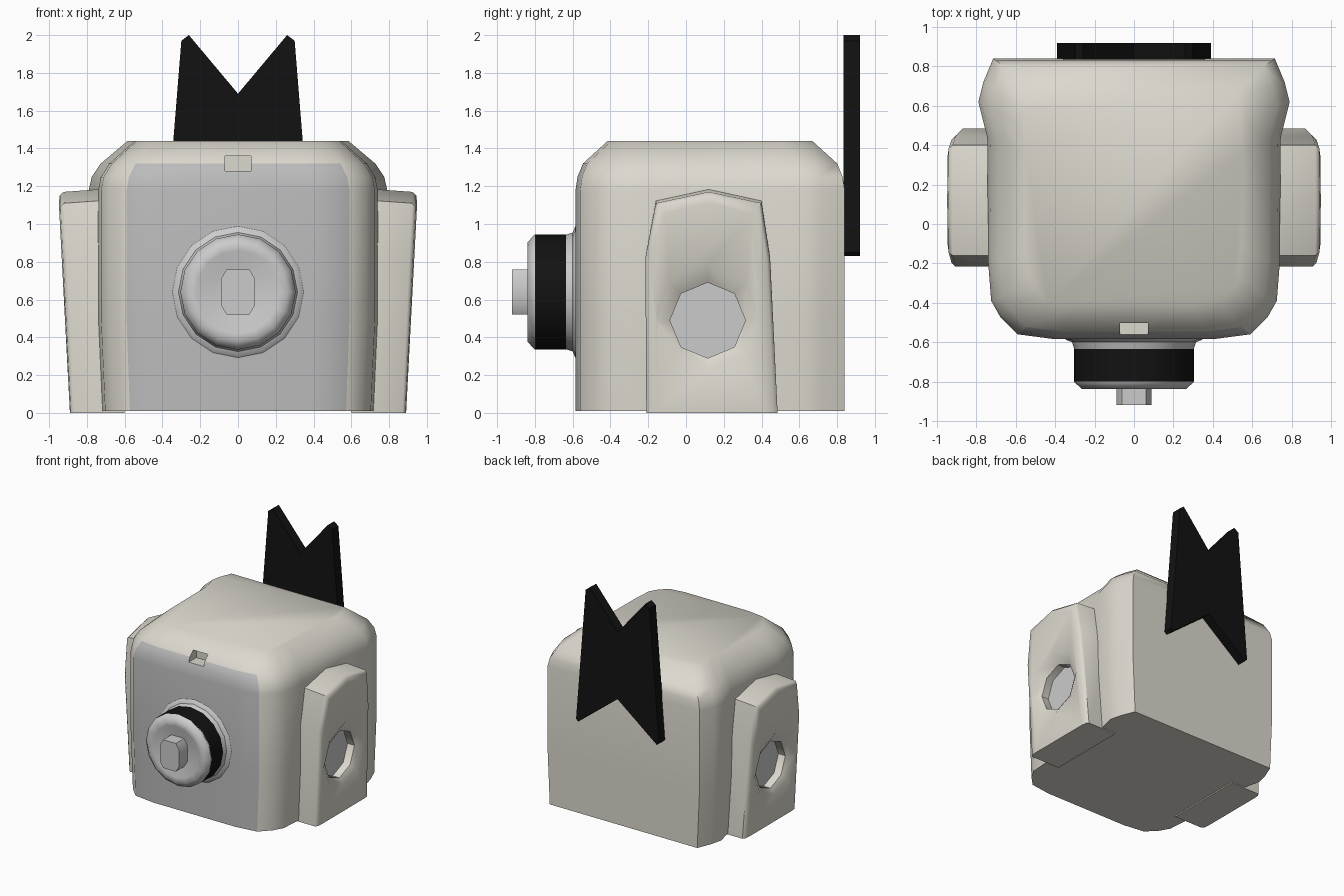
import bpy, bmesh
from math import cos, sin, pi, radians

if "Cube" in bpy.data.objects:
    bpy.data.objects.remove(bpy.data.objects["Cube"])


def material(name, rgb):
    m = bpy.data.materials.new(name)
    m.diffuse_color = (*rgb, 1)
    m.use_nodes = True
    m.node_tree.nodes["Principled BSDF"].inputs["Base Color"].default_value = m.diffuse_color
    return m


BEIGE = material("beige", (0.72, 0.69, 0.62))
GREY = material("grey", (0.5, 0.5, 0.5))
BLACK = material("black", (0.006, 0.006, 0.006))


def loft(name, rings, mat=None, angle=30):
    """Skin a list of equally long closed rings and cap both ends."""
    bm = bmesh.new()
    loops = [[bm.verts.new(p) for p in ring] for ring in rings]
    n = len(loops[0])
    for a, b in zip(loops, loops[1:]):
        for i in range(n):
            j = (i + 1) % n
            bm.faces.new((a[i], a[j], b[j], b[i]))
    bm.faces.new(loops[0])
    bm.faces.new(loops[-1])
    bmesh.ops.recalc_face_normals(bm, faces=bm.faces)
    me = bpy.data.meshes.new(name)
    bm.to_mesh(me)
    bm.free()
    if mat:
        me.materials.append(mat)
    ob = bpy.data.objects.new(name, me)
    bpy.context.collection.objects.link(ob)
    select(ob)
    if angle:
        bpy.ops.object.shade_smooth_by_angle(angle=radians(angle))
    return ob


def select(ob):
    bpy.ops.object.select_all(action='DESELECT')
    ob.select_set(True)
    bpy.context.view_layer.objects.active = ob


def apply(ob, kind, **settings):
    m = ob.modifiers.new(kind, kind)
    for k, v in settings.items():
        setattr(m, k, v)
    select(ob)
    bpy.ops.object.modifier_apply(modifier=m.name)


def cut(ob, cutter):
    apply(ob, 'BOOLEAN', operation='DIFFERENCE', object=cutter, solver='EXACT')
    bpy.data.objects.remove(cutter)


def lathe_y(name, profile, mat=None, z=0.64, n=16, angle=30):
    return loft(name, [[(r * cos(2 * pi * i / n), y, z + r * sin(2 * pi * i / n))
                        for i in range(n)] for r, y in profile], mat, angle)


def lathe_x(name, profile, y, z, n=8):
    return loft(name, [[(x, y + r * cos(2 * pi * i / n), z + r * sin(2 * pi * i / n))
                        for i in range(n)] for r, x in profile], None, 0)


# body: rounded plan outline stacked upwards, shrinking into the top chamfer
half = [(0.4, -0.585), (0.59, -0.56), (0.68, -0.47), (0.725, -0.39), (0.74, -0.2),
        (0.745, 0.44), (0.79, 0.62), (0.765, 0.72), (0.715, 0.84)]
plan = half + [(-x, y) for x, y in reversed(half)]
levels = [(0.01, 0.97, 1), (0.5, 1, 1), (1.18, 1, 1), (1.25, 0.98, 0.985),
          (1.32, 0.92, 0.945), (1.44, 0.74, 0.76)]
body = loft("body", [[(x * sx, 0.125 + (y - 0.125) * sy, z) for x, y in plan]
                     for z, sx, sy in levels], BEIGE, 50)
body.data.materials.append(GREY)
# grey front panel
for f in body.data.polygons:
    if f.center.y < -0.5 and abs(f.center.x) < 0.55 and f.center.z < 1.32:
        f.material_index = 1
# small window notch in the front chamfer
cut(body, loft("notch_cutter", [[(-0.07, y, 1.28), (0.07, y, 1.28),
                                 (0.07, y, 1.36), (-0.07, y, 1.36)]
                                for y in (-0.7, -0.46)], None, 0))

# side pods: tapered slab with rounded rim and a recessed octagonal socket
side = [(-0.21, 0), (-0.215, 0.82), (-0.16, 1.11), (0.12, 1.17),
        (0.40, 1.11), (0.445, 0.82), (0.485, 0)]
pod = loft("side_pods", [
    [(0.6, y, z * 1.02) for y, z in side],
    [(0.87 + 0.045 * z, y, z) for y, z in side],
    [(0.885 + 0.05 * z, 0.12 + (y - 0.12) * 0.95, z * 0.985) for y, z in side],
    [(0.89 + 0.05 * z, 0.12 + (y - 0.12) * 0.82, z * 0.95) for y, z in side]], BEIGE, 0)
cut(pod, lathe_x("socket_cutter", [(0.36, 0.97), (0.2, 0.875), (0.2, 0.80)], 0.115, 0.49))
apply(pod, 'MIRROR')
select(pod)
bpy.ops.object.shade_smooth_by_angle(angle=radians(45))

socket = lathe_x("socket_floors", [(0.205, 0.78), (0.205, 0.81)], 0.115, 0.49)
apply(socket, 'MIRROR')

# lens: flared collar, black band, dished cap and a central knob
lathe_y("lens_collar", [(0.36, -0.57), (0.345, -0.588), (0.315, -0.6), (0.303, -0.635)])
lathe_y("lens_band", [(0.305, -0.635), (0.305, -0.80)], BLACK)
lathe_y("lens_cap", [(0.305, -0.79), (0.305, -0.80), (0.265, -0.838),
                     (0.22, -0.835), (0.14, -0.81)], None, angle=50)
knob = [(0.09, 0.07), (0.06, 0.12), (-0.06, 0.12), (-0.09, 0.07),
        (-0.09, -0.07), (-0.06, -0.12), (0.06, -0.12), (0.09, -0.07)]
loft("lens_knob", [[(x, y, 0.64 + z) for x, z in knob] for y in (-0.78, -0.92)], None, 50)

# rear fin: notched black plate
fin = [(0, 1.69), (0.26, 2.0), (0.30, 1.97), (0.39, 0.85), (0.37, 0.83), (0, 1.12),
       (-0.37, 0.83), (-0.39, 0.85), (-0.30, 1.97), (-0.26, 2.0)]
loft("rear_fin", [[(x, y, z) for x, z in fin] for y in (0.835, 0.92)], BLACK, 0)
